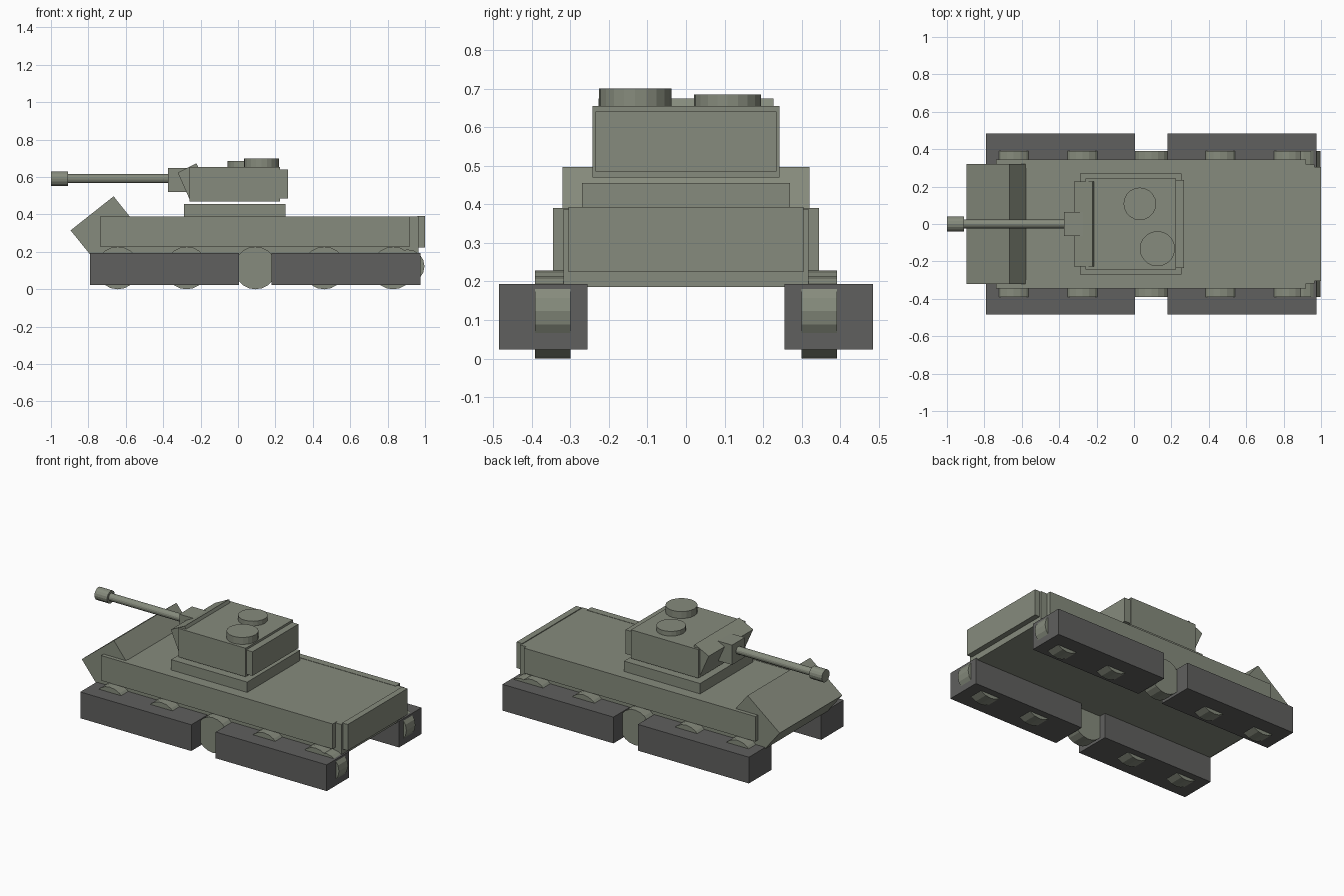
import bpy
import bmesh
import math
from mathutils import Matrix

cube = bpy.data.objects.get("Cube")
if cube:
    bpy.data.objects.remove(cube, do_unlink=True)


def make_material(name, rgb):
    mat = bpy.data.materials.new(name)
    mat.use_nodes = True
    mat.diffuse_color = (*rgb, 1)
    mat.node_tree.nodes["Principled BSDF"].inputs["Base Color"].default_value = (*rgb, 1)
    return mat


ARMOUR = make_material("grey green armour", (0.24, 0.26, 0.205))
TRACK = make_material("dark grey track", (0.115, 0.115, 0.112))


def finish(name, bm, mat):
    mesh = bpy.data.meshes.new(name)
    bmesh.ops.recalc_face_normals(bm, faces=bm.faces)
    bm.to_mesh(mesh)
    bm.free()
    mesh.materials.append(mat)
    obj = bpy.data.objects.new(name, mesh)
    bpy.context.collection.objects.link(obj)
    return obj


def box(name, x, y, z, mat=ARMOUR):
    """Box from (min, max) ranges."""
    bm = bmesh.new()
    bmesh.ops.create_cube(bm, size=1)
    for v in bm.verts:
        for i, (low, high) in enumerate((x, y, z)):
            v.co[i] = high if v.co[i] > 0 else low
    return finish(name, bm, mat)


def cylinder(name, centre, radius, depth, axis="Z", sides=16):
    bm = bmesh.new()
    turn = {"X": Matrix.Rotation(math.pi / 2, 4, "Y"),
            "Y": Matrix.Rotation(math.pi / 2, 4, "X"),
            "Z": Matrix.Identity(4)}[axis]
    bmesh.ops.create_cone(bm, cap_ends=True, segments=sides, radius1=radius,
                          radius2=radius, depth=depth,
                          matrix=Matrix.Translation(centre) @ turn)
    return finish(name, bm, ARMOUR)


def slab(name, profile, half_width):
    """Side profile in x and z, extruded across y."""
    bm = bmesh.new()
    face = bm.faces.new([bm.verts.new((x, -half_width, z)) for x, z in profile])
    result = bmesh.ops.extrude_face_region(bm, geom=[face])
    for v in result["geom"]:
        if isinstance(v, bmesh.types.BMVert):
            v.co.y = half_width
    return finish(name, bm, ARMOUR)


# Hull with sloped nose, side plates and rear plate
box("hull", (-0.785, 0.965), (-0.318, 0.318), (0.185, 0.388))
slab("nose_plate", [(-0.895, 0.315), (-0.665, 0.497), (-0.56, 0.365), (-0.79, 0.185)], 0.32)
box("rear_plate", (0.96, 1.0), (-0.305, 0.305), (0.224, 0.393))

# Running gear, mirrored to both sides
for side, s in (("left", 1), ("right", -1)):
    def across(a, b):
        return tuple(sorted((s * a, s * b)))

    box(f"{side}_side_plate", (-0.738, 0.92), across(0.3, 0.345), (0.228, 0.39))
    box(f"{side}_front_track", (-0.79, 0.005), across(0.255, 0.485), (0.024, 0.194), TRACK)
    box(f"{side}_rear_track", (0.18, 0.975), across(0.255, 0.485), (0.024, 0.194), TRACK)
    for i in range(5):
        cylinder(f"{side}_wheel_{i + 1}", (-0.643 + i * 0.368, s * 0.345, 0.114),
                 0.114, 0.092, "Y", 20)
    cylinder(f"{side}_drive_wheel", (0.907, s * 0.345, 0.123), 0.09, 0.092, "Y")

# Turret
box("turret_base", (-0.29, 0.255), (-0.27, 0.27), (0.385, 0.455))
box("turret", (-0.258, 0.224), (-0.242, 0.242), (0.47, 0.655))
box("turret_rear_plate", (0.22, 0.268), (-0.235, 0.235), (0.485, 0.641))
slab("turret_front_plate", [(-0.322, 0.624), (-0.222, 0.674), (-0.158, 0.524), (-0.256, 0.474)], 0.227)
cylinder("tall_hatch", (0.125, -0.132, 0.675), 0.094, 0.05, sides=20)
cylinder("low_hatch", (0.031, 0.108, 0.667), 0.087, 0.036, sides=20)

# Gun
box("gun_mount", (-0.375, -0.24), (-0.065, 0.065), (0.52, 0.648))
cylinder("gun_barrel", (-0.63, 0, 0.591), 0.024, 0.6, "X")
cylinder("muzzle", (-0.955, 0, 0.591), 0.04, 0.09, "X")
